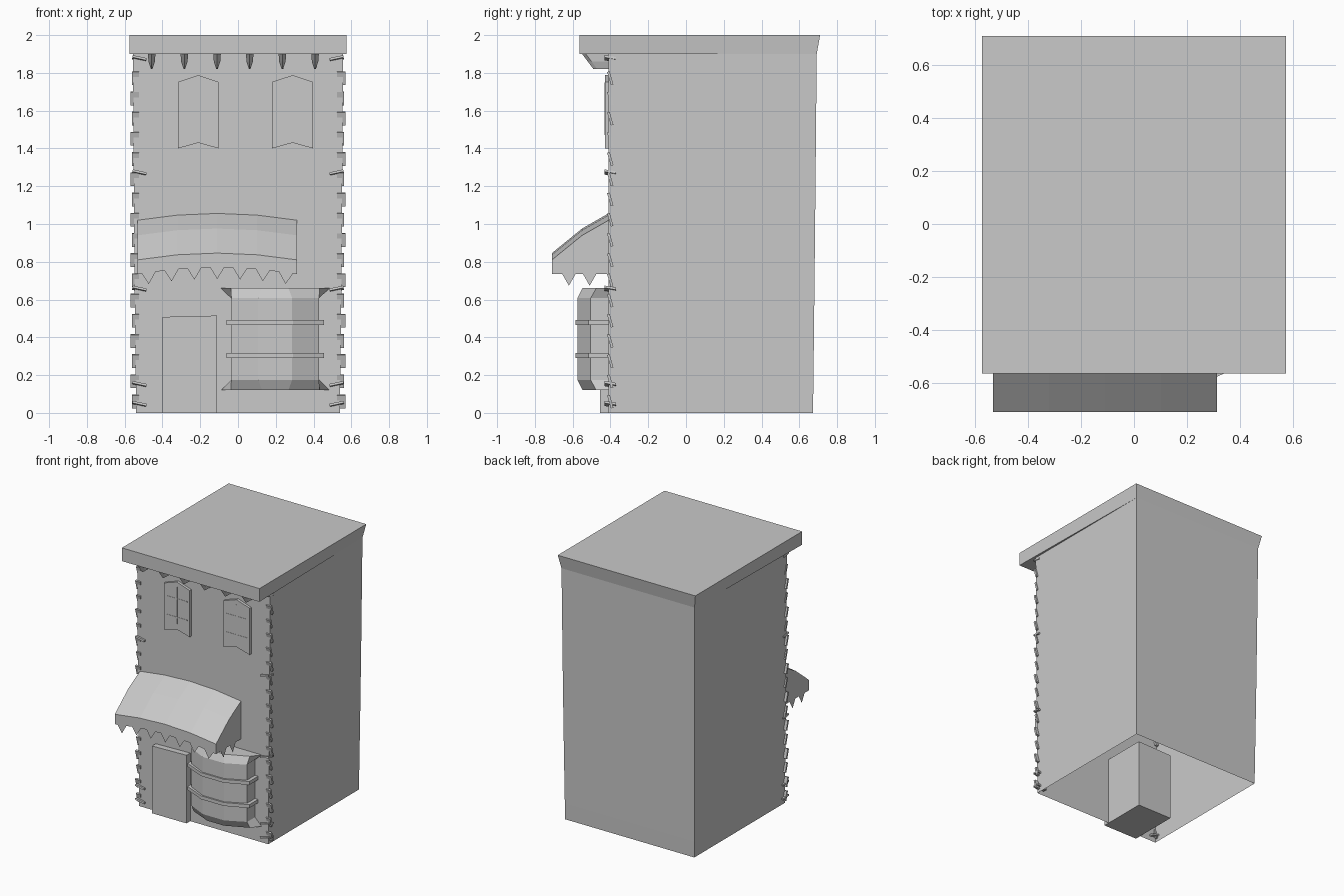
import bpy, bmesh
from math import radians
from mathutils import Matrix, Vector

cube = bpy.data.objects.get("Cube")
if cube:
    bpy.data.objects.remove(cube, do_unlink=True)

plaster = bpy.data.materials.new("plain_grey")
plaster.use_nodes = True
GREY = (0.588, 0.588, 0.588, 1)
plaster.diffuse_color = GREY
plaster.node_tree.nodes["Principled BSDF"].inputs["Base Color"].default_value = GREY

WALL = -0.41  # y of the front wall


def finish(name, bm):
    bmesh.ops.recalc_face_normals(bm, faces=bm.faces)
    mesh = bpy.data.meshes.new(name)
    bm.to_mesh(mesh)
    bm.free()
    mesh.materials.append(plaster)
    obj = bpy.data.objects.new(name, mesh)
    bpy.context.collection.objects.link(obj)
    return obj


def add_box(bm, x, y, z, tilt=None):
    """Box from (min, max) pairs, optionally tilted about its centre."""
    size = [b - a for a, b in (x, y, z)]
    centre = [(a + b) / 2 for a, b in (x, y, z)]
    m = Matrix.Translation(centre) @ (tilt or Matrix()) @ Matrix.Diagonal((*size, 1))
    return bmesh.ops.create_cube(bm, size=1, matrix=m)["verts"]


def loft(bm, rings, closed=True, caps=True, skip=()):
    """Join successive rings of points; skip lists (ring, side) openings."""
    rows = [[bm.verts.new(p) for p in ring] for ring in rings]
    n = len(rows[0])
    for r, (low, high) in enumerate(zip(rows, rows[1:])):
        for i in range(n if closed else n - 1):
            if (r, i) not in skip:
                j = (i + 1) % n
                bm.faces.new((low[i], low[j], high[j], high[i]))
    if caps:
        bm.faces.new(rows[0][::-1])
        bm.faces.new(rows[-1])
    return rows


# House walls: open underneath, with an opening behind the bay window
bm = bmesh.new()
rings = []
for z, w, back in ((0, .54, .672), (.12, .541, .674), (.66, .547, .68),
                   (1.15, .551, .685), (1.9, .556, .692)):
    rings.append([(-w, WALL, z), (-.035, WALL, z), (.43, WALL, z),
                  (w, WALL, z), (w, back, z), (-w, back, z)])
loft(bm, rings, caps=False, skip={(1, 1)})
finish("house_walls", bm)

# Roof slab: overhangs the front and flares out of the back wall
bm = bmesh.new()
for v in add_box(bm, (-.575, .575), (-.565, .71), (1.9, 2)):
    if v.co.y > 0 and v.co.z < 1.95:
        v.co.y = .692
        v.co.x *= .556 / .575
finish("roof_slab", bm)

# Pointed brackets below the roof
bm = bmesh.new()
for k in range(6):
    x = -.457 + k * .173
    loft(bm, [[(x - w, WALL, z), (x - w, y + .02, z), (x, y, z),
               (x + w, y + .02, z), (x + w, WALL, z)]
              for z, w, y in ((1.82, .004, -.49), (1.86, .017, -.52), (1.9, .02, -.55))])
finish("roof_brackets", bm)

# Door block, running back into the house
bm = bmesh.new()
for v in add_box(bm, (-.4, -.112), (-.455, -.08), (0, .515)):
    if v.co.z > .1 and v.co.x < -.3:
        v.co.z = .508
finish("door", bm)


# Bay window with flared top and bottom
def bay_ring(z, half, inner, mid_y, front_y, wall_half):
    side = [(wall_half, WALL), (half, mid_y), (inner, front_y)]
    c = .197
    return ([(c - x, y, z) for x, y in side] +
            [(c + x, y, z) for x, y in reversed(side)])


bm = bmesh.new()
flare, straight = (.235, .07, -.475, -.548, .288), (.232, .09, -.505, -.575, .232)
loft(bm, [bay_ring(.12, *flare), bay_ring(.175, *straight),
          bay_ring(.607, *straight), bay_ring(.66, *flare)])
finish("bay_window", bm)

bm = bmesh.new()
band = (.258, .095, -.515, -.586, .258)
for z in (.29, .465):
    loft(bm, [bay_ring(z, *band), bay_ring(z + .026, *band)])
    # keep the inside of the bay free of band caps
    bm.faces.ensure_lookup_table()
finish("bay_bands", bm)

# Arched awning
LEFT, RIGHT = -.533, .313


def arch(x):
    t = (x - (LEFT + RIGHT) / 2) / ((RIGHT - LEFT) / 2)
    return .036 * (1 - t * t)


bm = bmesh.new()
profile = [(WALL, 1.02), (-.55, .94), (-.71, .81), (-.71, .735)]
xs = [LEFT + (RIGHT - LEFT) * k / 4 for k in range(5)]
rows = loft(bm, [[(x, y, z + arch(x)) for y, z in profile] for x in xs],
            closed=False, caps=False)
for row in (rows[0], rows[-1]):
    foot = bm.verts.new((row[0].co.x, WALL, .735))
    bm.faces.new((*row, foot))
finish("awning", bm)

# Awning fringe: triangles along the front and both sides
bm = bmesh.new()


def tooth(a, b, drop=.062):
    a, b = Vector(a), Vector(b)
    tip = (a + b) / 2 - Vector((0, 0, drop))
    bm.faces.new([bm.verts.new(p) for p in (a, tip, b)])


step = (RIGHT - LEFT) / 7
for k in range(7):
    c = LEFT + step * (k + .5)
    tooth(*[(x, -.71, .735 + arch(x)) for x in (c - .038, c + .038)])
for x in (LEFT, RIGHT):
    for y in (-.62, -.51):
        tooth((x, y - .035, .735), (x, y + .035, .735))
finish("awning_fringe", bm)

# Upper windows: shallow panels with a peaked head and sill, and thin bars
panes, bars = bmesh.new(), bmesh.new()
for x0, x1 in ((-.318, -.103), (.18, .398)):
    mid = (x0 + x1) / 2
    outline = [(x0, 1.4), (mid, 1.43), (x1, 1.4), (x1, 1.752), (mid, 1.788), (x0, 1.752)]
    loft(panes, [[(x, y, z) for x, z in outline] for y in (-.43, WALL)])
    for z in (1.52, 1.66):
        add_box(bars, (x0 + .02, x1 - .02), (-.432, WALL), (z - .004, z + .004))
    add_box(bars, (mid - .004, mid + .004), (-.432, WALL), (1.47, 1.75))
finish("upper_windows", panes)
finish("window_bars", bars)

# Corner stones leaning out of both front corners
bm = bmesh.new()
for side in (-1, 1):
    for k in range(17):
        z = .06 + k * .107
        out = .568 if (k + (side > 0)) % 2 else .56
        x = sorted((side * .525, side * out))
        add_box(bm, x, (-.408, -.394), (z - .036, z + .036),
                Matrix.Rotation(radians(16), 4, "X"))
    # a few long splinters of stone that stand proud of the wall
    for z in (.045, .15, .655, 1.27, 1.875):
        x = sorted((side * .485, side * .56))
        add_box(bm, x, (-.432, -.37), (z - .006, z + .006),
                Matrix.Rotation(radians(-12 * side), 4, "Y") @ Matrix.Rotation(radians(-10), 4, "X"))
finish("corner_stones", bm)
